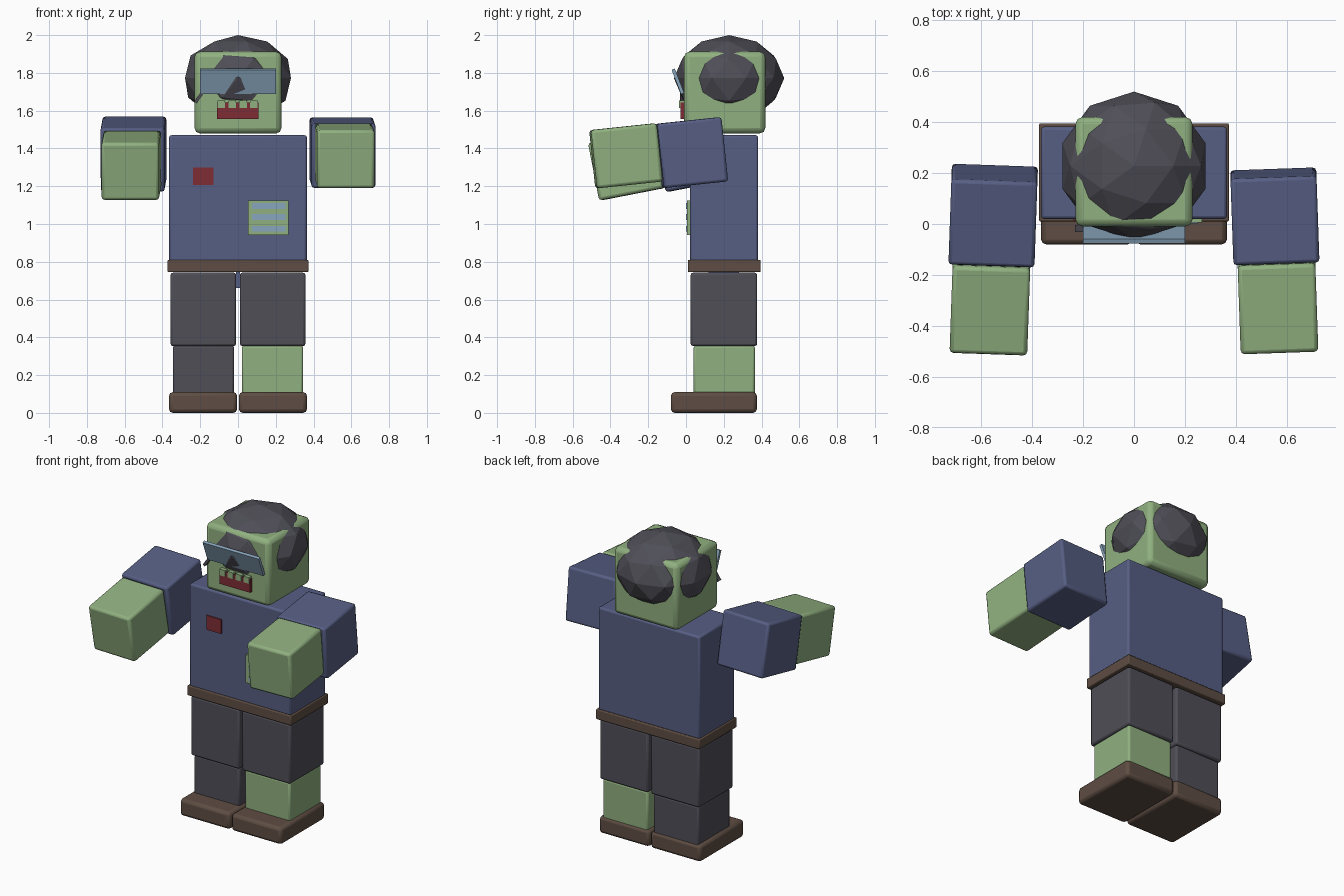
import bpy, math

if "Cube" in bpy.data.objects:
    bpy.data.objects.remove(bpy.data.objects["Cube"])


def colour(name, r, g, b):
    m = bpy.data.materials.new(name)
    m.diffuse_color = (r, g, b, 1)
    m.use_nodes = True
    m.node_tree.nodes["Principled BSDF"].inputs["Base Color"].default_value = m.diffuse_color
    return m


SKIN = colour("green skin", 0.28, 0.435, 0.215)
BLUE = colour("blue shirt", 0.093, 0.112, 0.228)
GREY = colour("dark grey", 0.079, 0.077, 0.096)
BROWN = colour("brown leather", 0.113, 0.075, 0.056)
RED = colour("red", 0.21, 0.027, 0.036)
GLASS = colour("pale blue", 0.25, 0.38, 0.51)


def box(name, centre, size, mat, bevel=0.012, rot=(0, 0, 0)):
    """Box with rounded edges; rot is in degrees."""
    bpy.ops.mesh.primitive_cube_add(size=1, location=centre,
                                    rotation=[math.radians(a) for a in rot])
    ob = bpy.context.object
    ob.name = name
    ob.scale = size
    bpy.ops.object.transform_apply(location=False, rotation=False, scale=True)
    ob.data.materials.append(mat)
    if bevel:
        b = ob.modifiers.new("rounding", 'BEVEL')
        b.width = bevel
        b.segments = 2
        bpy.ops.object.shade_smooth_by_angle(angle=math.radians(35))
    return ob


def span(name, x, y, z, mat, bevel=0.012):
    """Box given by its extents on each axis."""
    return box(name, [(a + b) / 2 for a, b in (x, y, z)],
               [b - a for a, b in (x, y, z)], mat, bevel)


# Legs and shoes, one trouser leg torn off below the knee
for side, s, shin in (("left", 1, SKIN), ("right", -1, GREY)):
    def mx(a, b):
        return tuple(sorted((s * a, s * b)))
    span(side + "_shoe", mx(0.005, 0.365), (-0.08, 0.375), (0, 0.11), BROWN, 0.02)
    span(side + "_shin", mx(0.02, 0.345), (0.04, 0.365), (0.09, 0.356), shin)
    span(side + "_thigh", mx(0.01, 0.357), (0.025, 0.377), (0.354, 0.742), GREY)

# Body
span("shirt", (-0.365, 0.365), (0.02, 0.382), (0.80, 1.47), BLUE)
span("belt", (-0.373, 0.373), (0.01, 0.395), (0.745, 0.81), BROWN, 0.006)
span("shirt_tail", (-0.011, 0.011), (0.12, 0.28), (0.66, 0.75), BLUE, 0)

# Chest patch and striped badge
span("chest_patch", (-0.237, -0.13), (0.013, 0.022), (1.207, 1.30), RED, 0)
span("badge", (0.052, 0.268), (0.005, 0.022), (0.943, 1.125), SKIN, 0)
for z in (0.975, 1.037, 1.095):
    span("badge_stripe", (0.073, 0.252), (0.001, 0.006), (z - 0.015, z + 0.015), GLASS, 0)

# Arms reaching forward, the right one drooping less evenly
for side, s, tilt, up_c, low_c in (
        ("left", 1, 6, (0.03, 1.378), (-0.318, 1.361)),
        ("right", -1, 11, (0.033, 1.37), (-0.313, 1.31))):
    rot = (tilt, 0, 2 * s)
    box(side + "_sleeve", (0.553 * s, *up_c), (0.338, 0.342, 0.342), BLUE, 0.014, rot)
    box(side + "_forearm", (0.565 * s, *low_c), (0.305, 0.35, 0.31), SKIN, 0.016, rot)

# Head
span("head", (-0.23, 0.23), (-0.01, 0.42), (1.48, 1.912), SKIN, 0.028)

# Faceted hair
bpy.ops.mesh.primitive_ico_sphere_add(subdivisions=2, radius=0.292,
                                      location=(0, 0.228, 1.772))
hair = bpy.context.object
hair.name = "hair"
hair.scale = (1.01, 1, 0.228 / 0.292)
bpy.ops.object.transform_apply(location=False, rotation=False, scale=True)
hair.data.materials.append(GREY)

# Mouth with upper teeth
span("mouth", (-0.112, 0.108), (-0.03, 0), (1.555, 1.642), RED, 0)
for x in (-0.088, -0.03, 0.028, 0.084):
    span("tooth", (x - 0.02, x + 0.02), (-0.036, 0), (1.614, 1.654), SKIN, 0)

# Tilted goggles with a loose strap end
box("goggles", (0, -0.043, 1.755), (0.402, 0.018, 0.138), GLASS, 0, (21, 0, 0))
box("goggle_strap", (-0.208, -0.018, 1.668), (0.016, 0.028, 0.058), GREY, 0, (0, 35, 0))
